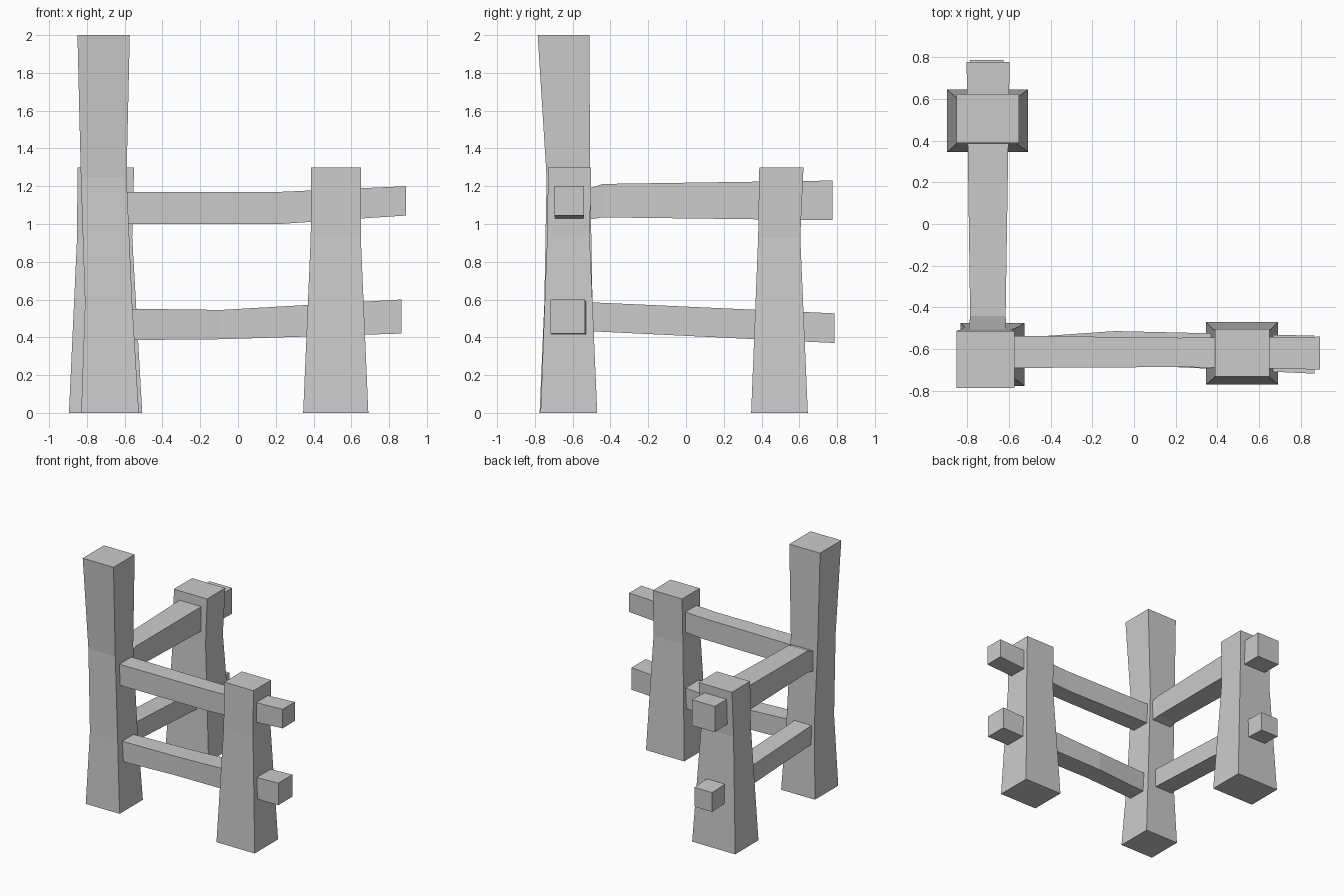
import bpy, bmesh


def loft(name, axis, sections):
    """Square-section beam through (pos, u0, u1, v0, v1) sections along x, y or z."""
    bm = bmesh.new()
    rings = []
    for p, u0, u1, v0, v1 in sections:
        ring = []
        for u, v in ((u0, v0), (u1, v0), (u1, v1), (u0, v1)):
            co = {'x': (p, u, v), 'y': (u, p, v), 'z': (u, v, p)}[axis]
            ring.append(bm.verts.new(co))
        rings.append(ring)
    for a, b in zip(rings, rings[1:]):
        for i in range(4):
            j = (i + 1) % 4
            bm.faces.new((a[i], a[j], b[j], b[i]))
    bm.faces.new(rings[0])
    bm.faces.new(rings[-1])
    bmesh.ops.recalc_face_normals(bm, faces=bm.faces)
    mesh = bpy.data.meshes.new(name)
    bm.to_mesh(mesh)
    bm.free()
    obj = bpy.data.objects.new(name, mesh)
    bpy.context.collection.objects.link(obj)
    return obj


# Posts: height, x range, y range
loft("corner_post", 'z', [
    (0.00, -0.83, -0.525, -0.775, -0.475),
    (0.58, -0.81, -0.56, -0.75, -0.495),
    (1.25, -0.832, -0.59, -0.738, -0.507),
    (2.00, -0.85, -0.573, -0.785, -0.512)])
loft("right_post", 'z', [
    (0.00, 0.345, 0.69, -0.77, -0.47),
    (0.93, 0.385, 0.65, -0.735, -0.51),
    (1.30, 0.387, 0.65, -0.73, -0.502)])
loft("back_post", 'z', [
    (0.00, -0.895, -0.507, 0.345, 0.645),
    (0.93, -0.852, -0.56, 0.382, 0.605),
    (1.30, -0.85, -0.55, 0.388, 0.622)])

# Front rails: x position, y range, z range
loft("front_upper_rail", 'x', [
    (-0.62, -0.69, -0.535, 1.00, 1.17),
    (0.22, -0.685, -0.545, 1.00, 1.17),
    (0.89, -0.697, -0.54, 1.045, 1.20)])
loft("front_lower_rail", 'x', [
    (-0.62, -0.695, -0.55, 0.385, 0.552),
    (-0.09, -0.672, -0.513, 0.39, 0.545),
    (0.865, -0.717, -0.535, 0.42, 0.60)])

# Side rails: y position, x range, z range
loft("side_upper_rail", 'y', [
    (-0.54, -0.795, -0.61, 1.02, 1.18),
    (-0.44, -0.785, -0.615, 1.035, 1.212),
    (0.775, -0.802, -0.596, 1.02, 1.23)])
loft("side_lower_rail", 'y', [
    (-0.56, -0.785, -0.63, 0.435, 0.588),
    (0.785, -0.785, -0.625, 0.37, 0.527)])
